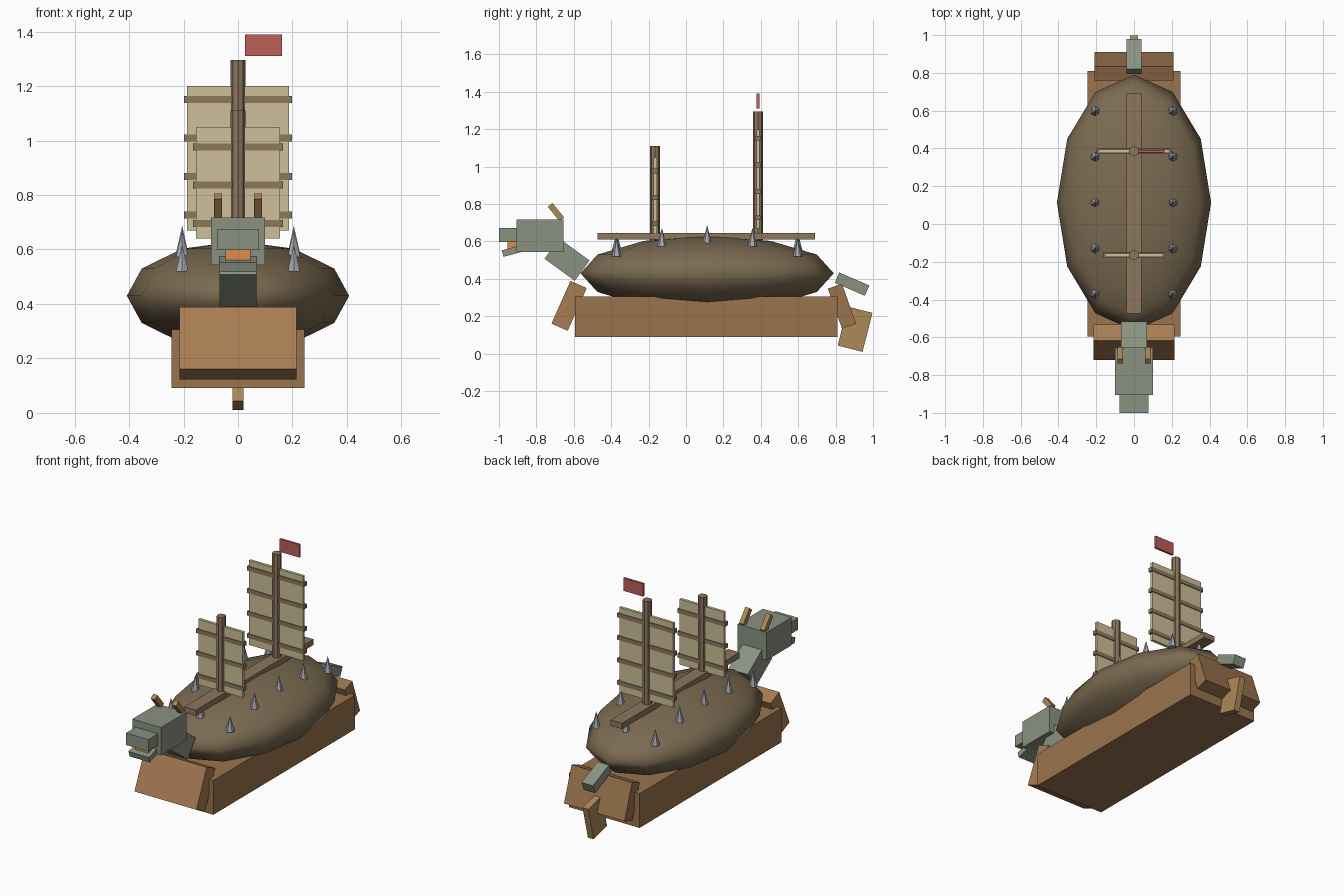
import bpy
from math import radians

if "Cube" in bpy.data.objects:
    bpy.data.objects.remove(bpy.data.objects["Cube"])


def paint(name, r, g, b):
    m = bpy.data.materials.new(name)
    m.diffuse_color = [(c / 255) ** 2.2 for c in (r, g, b)] + [1]
    m.use_nodes = True
    m.node_tree.nodes["Principled BSDF"].inputs["Base Color"].default_value = m.diffuse_color
    return m


HULL = paint("hull_wood", 152, 115, 78)
PLANK = paint("plank_wood", 165, 124, 84)
RUDDER = paint("light_wood", 172, 135, 88)
SHELL = paint("shell_brown", 122, 106, 82)
MAST = paint("mast_wood", 140, 118, 94)
SAIL = paint("canvas", 204, 190, 152)
SKIN = paint("green_skin", 136, 145, 128)
FIRE = paint("orange_mouth", 220, 140, 75)
FLAG = paint("red_flag", 185, 95, 88)
IRON = paint("iron", 165, 167, 175)


def finish(name, mat):
    o = bpy.context.object
    o.name = name
    o.data.materials.append(mat)
    return o


def box(name, centre, size, mat, tilt=0):
    """Box with full sizes, tilted about x by degrees."""
    bpy.ops.mesh.primitive_cube_add(size=1, location=centre, rotation=(radians(tilt), 0, 0))
    o = finish(name, mat)
    o.scale = size
    return o


def spike(x, y, z):
    bpy.ops.mesh.primitive_cone_add(vertices=6, radius1=0.026, radius2=0, depth=0.1, location=(x, y, z))
    finish("deck_spike", IRON)


# Hull, bow and stern boards, rudder
box("hull", (0, 0.108, 0.198), (0.49, 1.405, 0.215), HULL)
box("bow_board", (0, -0.625, 0.256), (0.43, 0.095, 0.25), PLANK, -24)
box("stern_board", (0, 0.834, 0.254), (0.42, 0.08, 0.227), HULL, 19.5)
box("rudder", (0, 0.904, 0.131), (0.04, 0.137, 0.215), RUDDER, -14.3)

# Rounded shell roof
bpy.ops.mesh.primitive_uv_sphere_add(segments=12, ring_count=6, radius=1, location=(0, 0.113, 0.43))
shell = finish("shell_roof", SHELL)
shell.scale = (0.408, 0.677, 0.2)
bpy.ops.object.shade_smooth()
box("ridge_beam", (0, 0.108, 0.628), (0.08, 1.165, 0.036), MAST)

# Rows of spikes along both sides, small ones poking through the ridge
for k, z in zip(range(-2, 3), (0.57, 0.623, 0.637, 0.623, 0.57)):
    y = 0.113 + 0.242 * k
    for x in (-0.205, 0.205):
        spike(x, y, z)
    if abs(k) == 2:
        spike(0, y, 0.601)

# Neck, head, jaws, horns and tail
box("neck", (0, -0.636, 0.503), (0.135, 0.2, 0.134), SKIN, -36)
box("head", (0, -0.78, 0.63), (0.2, 0.25, 0.175), SKIN)
box("snout", (0, -0.94, 0.635), (0.155, 0.12, 0.075), SKIN)
box("lower_jaw", (0, -0.922, 0.551), (0.14, 0.12, 0.036), SKIN, 15)
box("mouth_fire", (0, -0.92, 0.58), (0.092, 0.07, 0.045), FIRE)
for x in (-0.073, 0.073):
    box("horn", (x, -0.695, 0.757), (0.03, 0.032, 0.1), RUDDER, 39)
box("tail", (0, 0.888, 0.372), (0.08, 0.175, 0.06), SKIN, -23.4)


# Masts with battened sails
def rig(label, y, top, half, sail_low, sail_high, battens):
    bpy.ops.mesh.primitive_cylinder_add(vertices=8, radius=0.027, depth=top - 0.6,
                                        location=(0, y, (top + 0.6) / 2))
    finish(label + "_mast", MAST)
    box(label + "_sail", (0, y, (sail_low + sail_high) / 2), (2 * half, 0.018, sail_high - sail_low), SAIL)
    for z in battens:
        box(label + "_batten", (0, y, z), (2 * half + 0.022, 0.028, 0.026), MAST)


rig("main", 0.385, 1.295, 0.187, 0.67, 1.2, (0.727, 0.868, 1.009, 1.15))
rig("fore", -0.165, 1.11, 0.154, 0.64, 1.05, (0.696, 0.836, 0.976))

# Pennant above the main mast
box("flag", (0.093, 0.385, 1.35), (0.136, 0.014, 0.08), FLAG)
